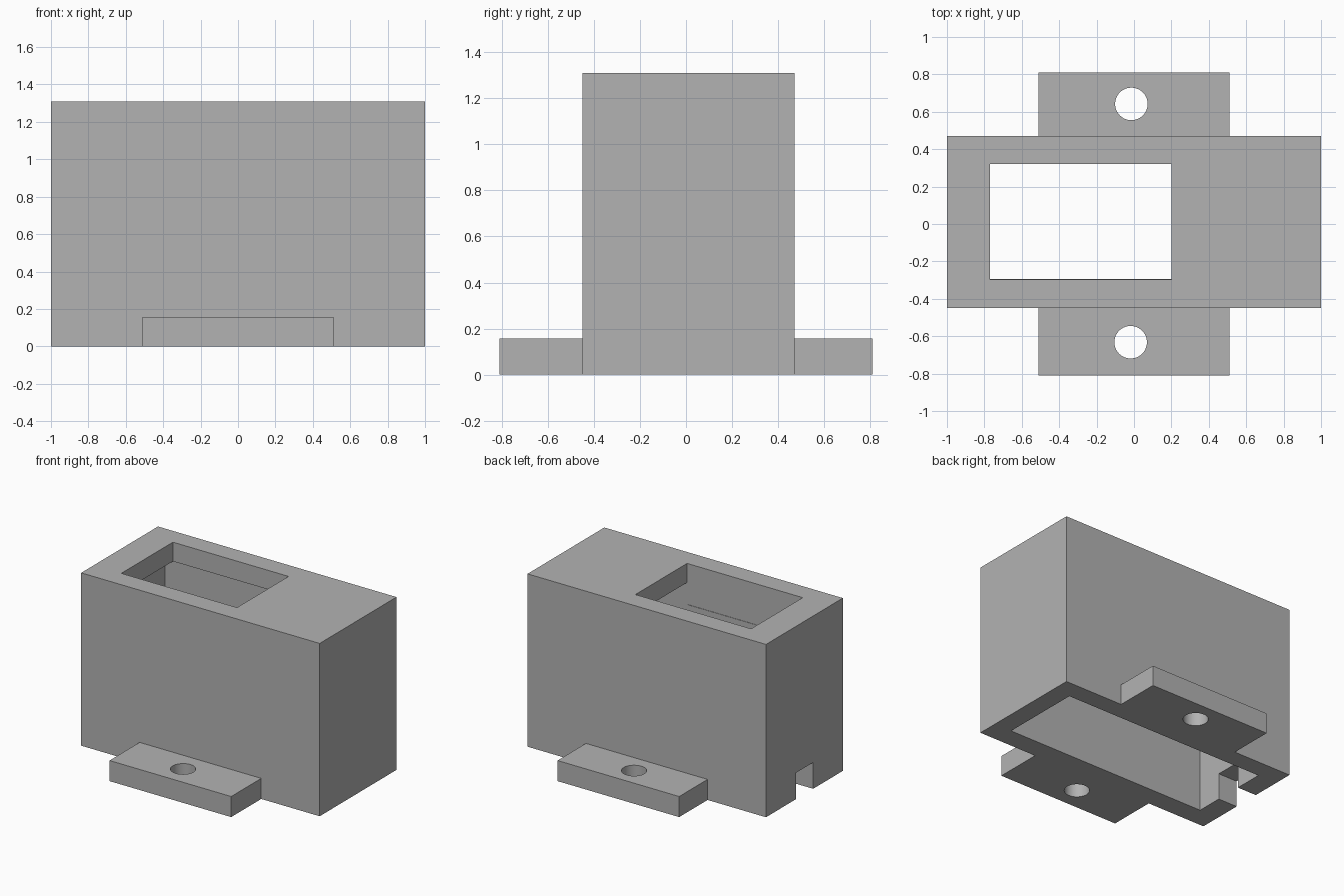
import bpy
import bmesh
import math
from mathutils import Matrix, Vector

if "Cube" in bpy.data.objects:
    bpy.data.objects.remove(bpy.data.objects["Cube"], do_unlink=True)

# Single grey plastic
grey = bpy.data.materials.new("plain grey")
grey.use_nodes = True
COLOUR = (0.45, 0.45, 0.45, 1)
grey.diffuse_color = COLOUR
grey.node_tree.nodes["Principled BSDF"].inputs["Base Color"].default_value = COLOUR


def add_object(name, bm):
    mesh = bpy.data.meshes.new(name)
    bm.to_mesh(mesh)
    bm.free()
    mesh.materials.append(grey)
    obj = bpy.data.objects.new(name, mesh)
    bpy.context.collection.objects.link(obj)
    return obj


def box(name, low, high):
    low, high = Vector(low), Vector(high)
    bm = bmesh.new()
    place = Matrix.Translation((low + high) / 2) @ Matrix.Diagonal((*(high - low), 1))
    bmesh.ops.create_cube(bm, size=1, matrix=place)
    return add_object(name, bm)


def drill(name, x, y, radius):
    bm = bmesh.new()
    bmesh.ops.create_cone(bm, cap_ends=True, segments=48, radius1=radius, radius2=radius,
                          depth=1, matrix=Matrix.Translation((x, y, 0)))
    return add_object(name, bm)


def combine(target, tool, operation):
    bpy.context.view_layer.objects.active = target
    mod = target.modifiers.new(tool.name, "BOOLEAN")
    mod.operation = operation
    mod.solver = "EXACT"
    mod.object = tool
    bpy.ops.object.modifier_apply(modifier=mod.name)
    bpy.data.objects.remove(tool, do_unlink=True)


# Main housing
FRONT, BACK, HEIGHT = -0.45, 0.47, 1.31
housing = box("housing", (-1, FRONT, 0), (1, BACK, HEIGHT))

# Mounting tabs, sunk partway into the walls
TAB = 0.156
combine(housing, box("front_tab", (-0.51, -0.81, 0), (0.51, FRONT + 0.06, TAB)), "UNION")
combine(housing, box("back_tab", (-0.51, BACK - 0.06, 0), (0.51, 0.81, TAB)), "UNION")

# Hollow interior, open at the bottom
combine(housing, box("cavity", (-0.84, -0.295, -0.2), (0.855, 0.328, 1.165)), "DIFFERENCE")

# Window through the top plate
combine(housing, box("top_window", (-0.77, -0.298, 1), (0.2, 0.32, 1.5)), "DIFFERENCE")

# Cable notch through the end wall
combine(housing, box("cable_notch", (-1.2, -0.095, -0.2), (-0.7, 0.11, 0.2)), "DIFFERENCE")

# Screw holes
combine(housing, drill("front_hole", -0.018, -0.632, 0.087), "DIFFERENCE")
combine(housing, drill("back_hole", -0.014, 0.642, 0.087), "DIFFERENCE")

# Smooth hole walls, crisp edges elsewhere
bpy.ops.object.select_all(action="DESELECT")
housing.select_set(True)
bpy.context.view_layer.objects.active = housing
bpy.ops.object.shade_smooth_by_angle(angle=math.radians(30))
